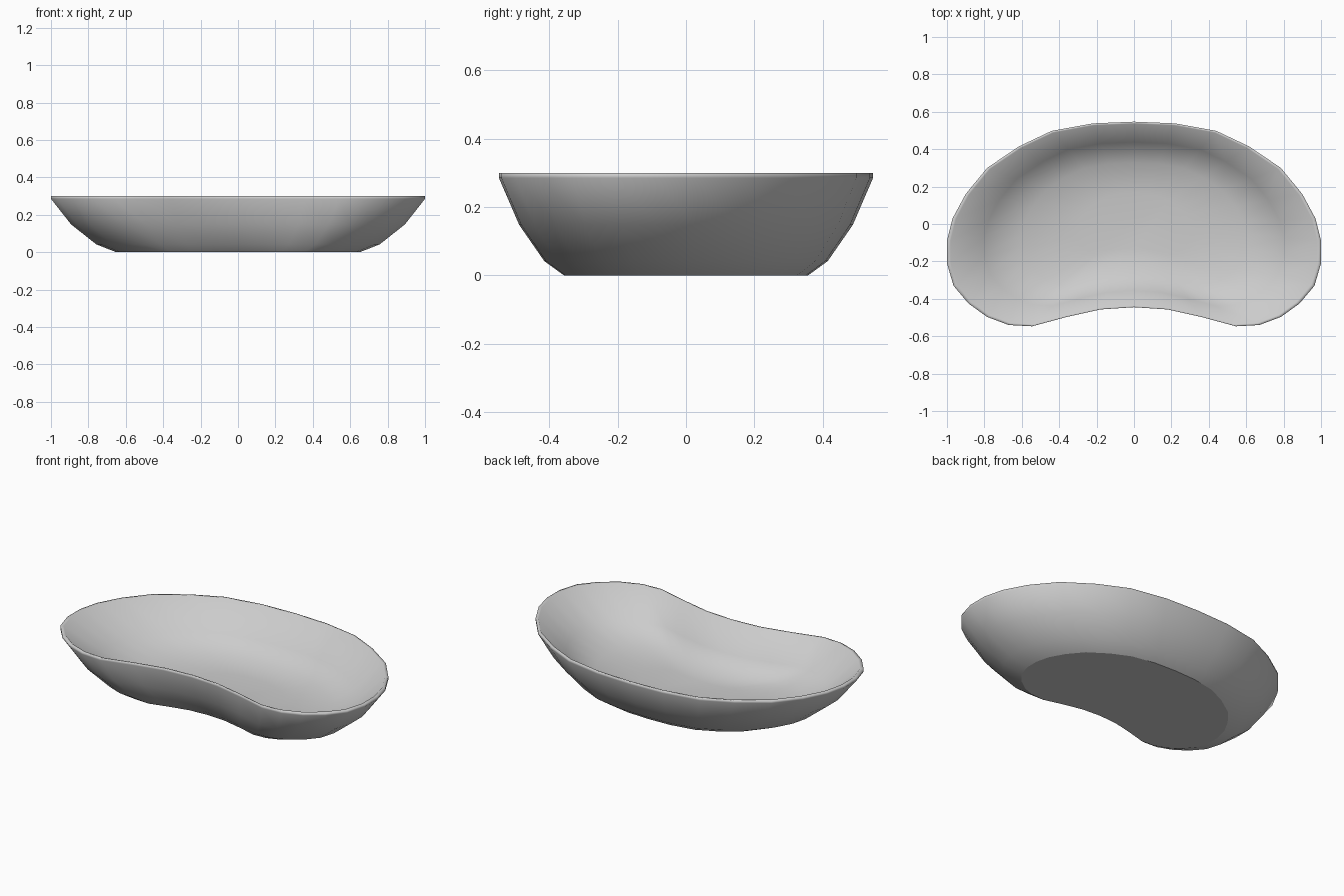
import bpy, bmesh

if "Cube" in bpy.data.objects:
    bpy.data.objects.remove(bpy.data.objects["Cube"])

# Right half of the kidney-shaped rim, from back centre to front centre
half = [(0, .547), (.22, .538), (.44, .498), (.615, .415), (.785, .30), (.90, .16),
        (.97, .03), (1.0, -.09), (1.0, -.21), (.965, -.33), (.885, -.425),
        (.785, -.497), (.67, -.54), (.545, -.547), (.36, -.497), (.18, -.457), (0, -.445)]
outline = half + [(-x, y) for x, y in half[-2:0:-1]]

# Wall section as (scale of outline, height): outside up, over the rim, inside down
section = [(.652, 0), (.758, .042), (.892, .148), (1, .285), (1, .30),
           (.98, .30), (.80, .135), (.60, .065), (.3, .045)]

bm = bmesh.new()
rings = [[bm.verts.new((x * s, y * s, z)) for x, y in outline] for s, z in section]
n = len(outline)
for a, b in zip(rings, rings[1:]):
    for i in range(n):
        j = (i + 1) % n
        bm.faces.new((a[i], a[j], b[j], b[i])).smooth = True

# Inner floor, and a flat-shaded underside with a crisp edge
bm.faces.new(rings[-1]).smooth = True
base = bm.faces.new(rings[0])
for e in base.edges:
    e.smooth = False
bmesh.ops.recalc_face_normals(bm, faces=bm.faces)

mesh = bpy.data.meshes.new("kidney_dish")
bm.to_mesh(mesh)
bm.free()
dish = bpy.data.objects.new("kidney_dish", mesh)
bpy.context.collection.objects.link(dish)
